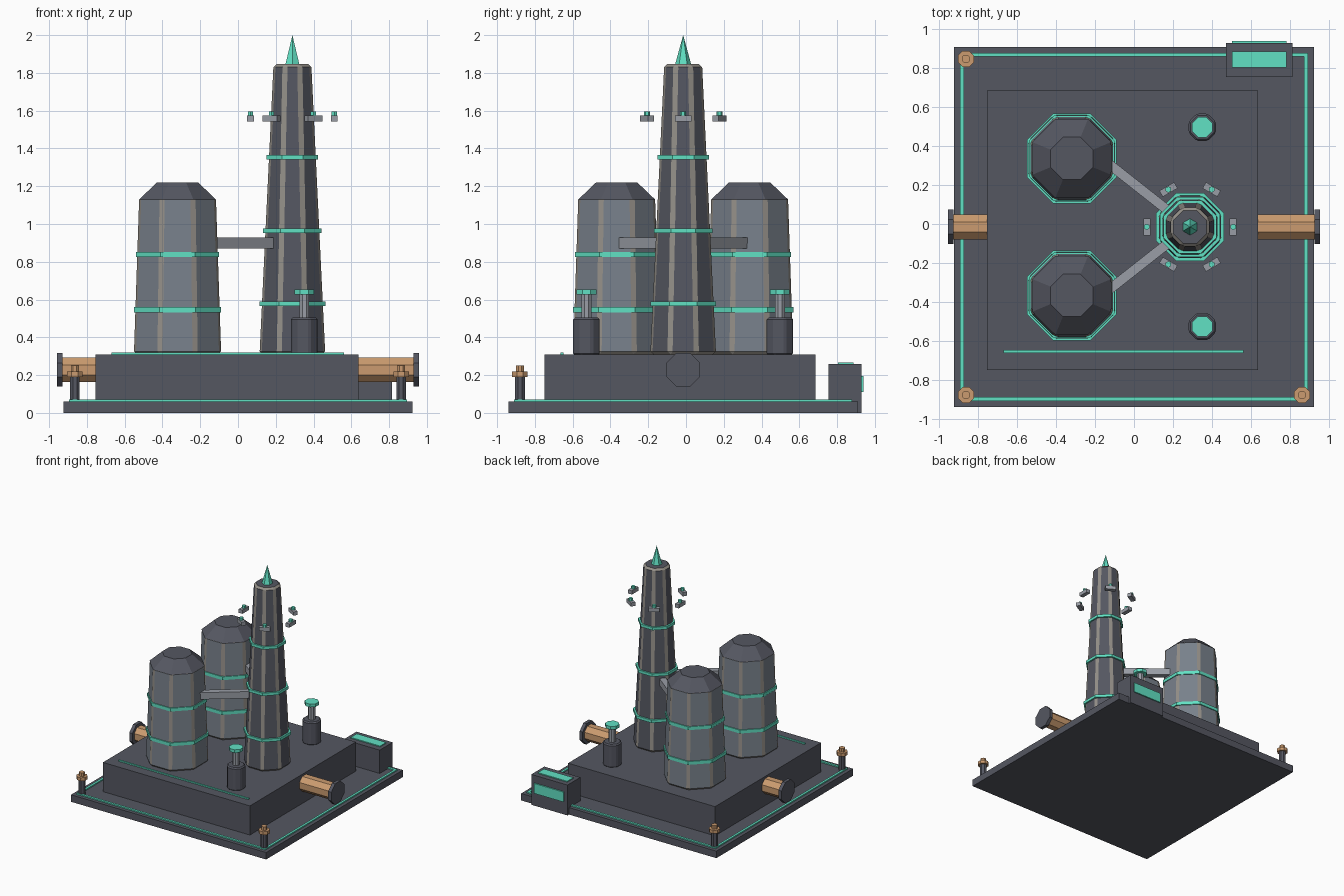
import bpy, bmesh
from math import pi, cos, sin, atan2, hypot, radians
from mathutils import Matrix

if "Cube" in bpy.data.objects:
    bpy.data.objects.remove(bpy.data.objects["Cube"])

DY = -0.015  # the plant sits slightly forward because the terminal overhangs the back


def material(name, rgb):
    m = bpy.data.materials.new(name)
    m.diffuse_color = (*rgb, 1)
    m.use_nodes = True
    m.node_tree.nodes["Principled BSDF"].inputs["Base Color"].default_value = m.diffuse_color
    return m


DARK = material("dark_metal", (0.09, 0.095, 0.12))
MID = material("tank_metal", (0.19, 0.22, 0.26))
LIGHT = material("light_metal", (0.32, 0.34, 0.38))
WORN = material("worn_edge", (0.30, 0.28, 0.25))
COPPER = material("copper", (0.60, 0.33, 0.16))
TEAL = material("glow_teal", (0.12, 0.75, 0.55))


def finish(name, bm, mats, bevel=0):
    me = bpy.data.meshes.new(name)
    bm.to_mesh(me)
    bm.free()
    for m in mats:
        me.materials.append(m)
    ob = bpy.data.objects.new(name, me)
    bpy.context.collection.objects.link(ob)
    ob.location.y = DY
    if bevel:
        b = ob.modifiers.new("edge", "BEVEL")
        b.width, b.segments, b.limit_method = bevel, 1, 'ANGLE'
        b.angle_limit = radians(30)
        b.material = len(mats) - 1
    return ob


def box(name, lo, hi, mat):
    bm = bmesh.new()
    c = [(a + b) / 2 for a, b in zip(lo, hi)]
    s = [b - a for a, b in zip(lo, hi)]
    bmesh.ops.create_cube(bm, size=1, matrix=Matrix.Translation(c) @ Matrix.Diagonal((*s, 1)))
    return finish(name, bm, [mat])


def prism(name, x, y, z0, z1, a0, a1, *mats, sides=8, bevel=0, axis='Z'):
    """Flat-fronted tapered prism; a0 and a1 are half-widths across the flats."""
    bm = bmesh.new()
    k = 1 / cos(pi / sides)
    bmesh.ops.create_cone(bm, cap_ends=True, segments=sides, radius1=a0 * k,
                          radius2=a1 * k, depth=z1 - z0)
    turn = Matrix.Rotation(pi / 8 if sides == 8 else 0, 4, 'Z')
    bmesh.ops.transform(bm, matrix=Matrix.Translation((0, 0, (z0 + z1) / 2)) @ turn, verts=bm.verts)
    if axis == 'X':
        bmesh.ops.rotate(bm, matrix=Matrix.Rotation(pi / 2, 3, 'Y'), verts=bm.verts)
        offset = (0, y, x)  # x carries the height for a sideways prism
    else:
        offset = (x, y, 0)
    bmesh.ops.translate(bm, vec=offset, verts=bm.verts)
    return finish(name, bm, list(mats), bevel)


# Base plate with a glowing border
box("base_plate", (-.925, -.925, 0), (.925, .925, .06), DARK)
for s in (-1, 1):
    box("border_strip_side", (s * .885 - .01, -.895, .055), (s * .885 + .01, .895, .07), TEAL)
    box("border_strip_end", (-.875, s * .885 - .01, .055), (.875, s * .885 + .01, .07), TEAL)

# Raised platform and its front strip
box("platform", (-.755, -.735, .06), (.638, .70, .31), DARK)
box("platform_strip", (-.67, -.649, .305), (.562, -.634, .32), TEAL)

# Side pipes with end flanges
for x0, x1, f0, f1 in ((-.935, -.74, -.957, -.928), (.62, .935, .928, .957)):
    prism("side_pipe", .228, 0, x0, x1, .064, .064, COPPER, axis='X')
    prism("pipe_flange", .228, 0, f0, f1, .089, .089, DARK, axis='X')

# Two storage tanks with domes, rings and feed bars
for s in (-1, 1):
    x, y = -.32, s * .352
    prism("tank", x, y, .31, 1.145, .231, .203, MID, WORN, bevel=.016)
    prism("tank_dome", x, y, 1.13, 1.22, .203, .109, DARK)
    for z, a in ((.546, .231), (.838, .220)):
        prism("tank_ring", x, y, z - .014, z + .014, a, a, TEAL)
    ax, ay, bx, by = -.15, s * .34, .25, s * .025
    bar = box("feed_bar", (-hypot(bx - ax, by - ay) / 2, -.025, -.029),
              (hypot(bx - ax, by - ay) / 2, .025, .029), LIGHT)
    bar.rotation_euler.z = atan2(by - ay, bx - ax)
    bar.location = ((ax + bx) / 2, (ay + by) / 2 + DY, .90)

# Tall tower with rings and a spire
TX = .288
prism("tower", TX, 0, .31, 1.846, .174, .1, DARK, WORN, bevel=.016)
for z, a in ((.578, .174), (.965, .155), (1.353, .136)):
    prism("tower_ring", TX, 0, z - .012, z + .012, a, a, TEAL)
prism("spire", TX, 0, 1.84, 2.0, .038, 0, TEAL, sides=6)

# Six floating emitters around the tower
for i in range(6):
    t = i * pi / 3
    x, y = TX + .222 * cos(t), .222 * sin(t)
    e = box("emitter", (-.018, -.044, -.016), (.018, .044, .016), LIGHT)
    e.location, e.rotation_euler.z = (x, y + DY, 1.559), t
    prism("emitter_light", x, y, 1.57, 1.596, .014, .014, TEAL, sides=6)

# Beacon posts
for s in (-1, 1):
    x, y = .351, s * .512
    prism("beacon_base", x, y, .305, .505, .07, .07, DARK, bevel=.01)
    prism("beacon_stem", x, y, .50, .63, .026, .026, LIGHT)
    prism("beacon_cap", x, y, .627, .654, .052, .052, TEAL)

# Corner bolts on three corners
for x, y in ((-.864, .864), (-.864, -.864), (.864, -.864)):
    prism("bolt_post", x, y, .06, .195, .026, .026, DARK)
    prism("bolt_head", x, y, .19, .218, .041, .041, COPPER)
    prism("bolt_tip", x, y, .215, .25, .021, .021, COPPER)

# Control terminal at the back right
box("terminal", (.472, .77, 0), (.815, .945, .26), DARK)
box("terminal_top_panel", (.505, .82, .255), (.783, .902, .268), TEAL)
box("terminal_back_panel", (.505, .94, .11), (.783, .955, .195), TEAL)
